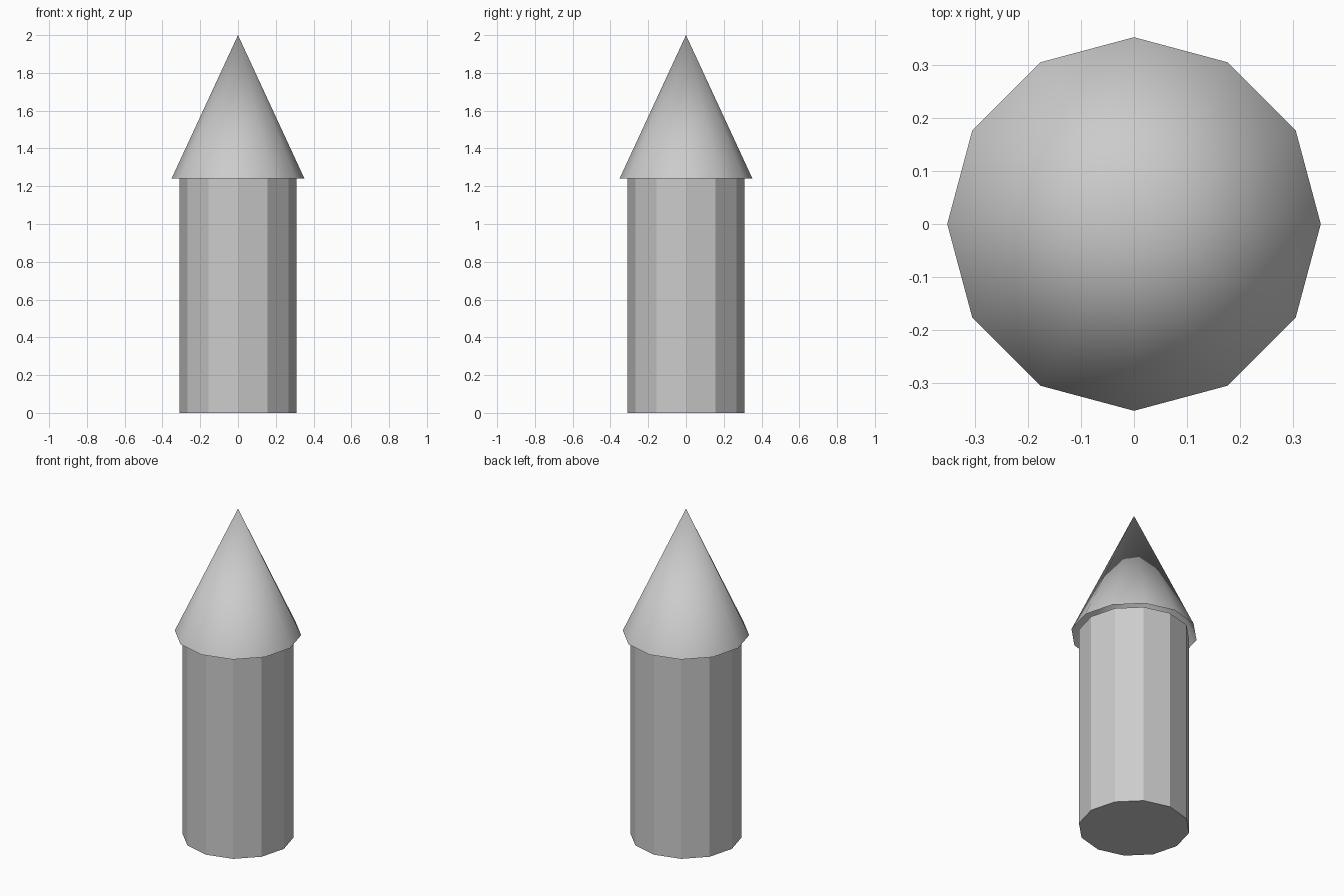
import bpy

if "Cube" in bpy.data.objects:
    bpy.data.objects.remove(bpy.data.objects["Cube"])

SIDES = 12
EAVES = 1.24   # height where the cone meets the column
TOP = 2.0

# Faceted column
bpy.ops.mesh.primitive_cylinder_add(vertices=SIDES, radius=0.31, depth=EAVES,
                                    location=(0, 0, EAVES / 2))
bpy.context.object.name = "column"

# Smooth cone cap, open underneath and slightly overhanging the column
bpy.ops.mesh.primitive_cone_add(vertices=SIDES, radius1=0.352, radius2=0,
                                depth=TOP - EAVES, end_fill_type='NOTHING',
                                location=(0, 0, (EAVES + TOP) / 2))
cone = bpy.context.object
cone.name = "cone_top"
bpy.ops.object.shade_smooth()
